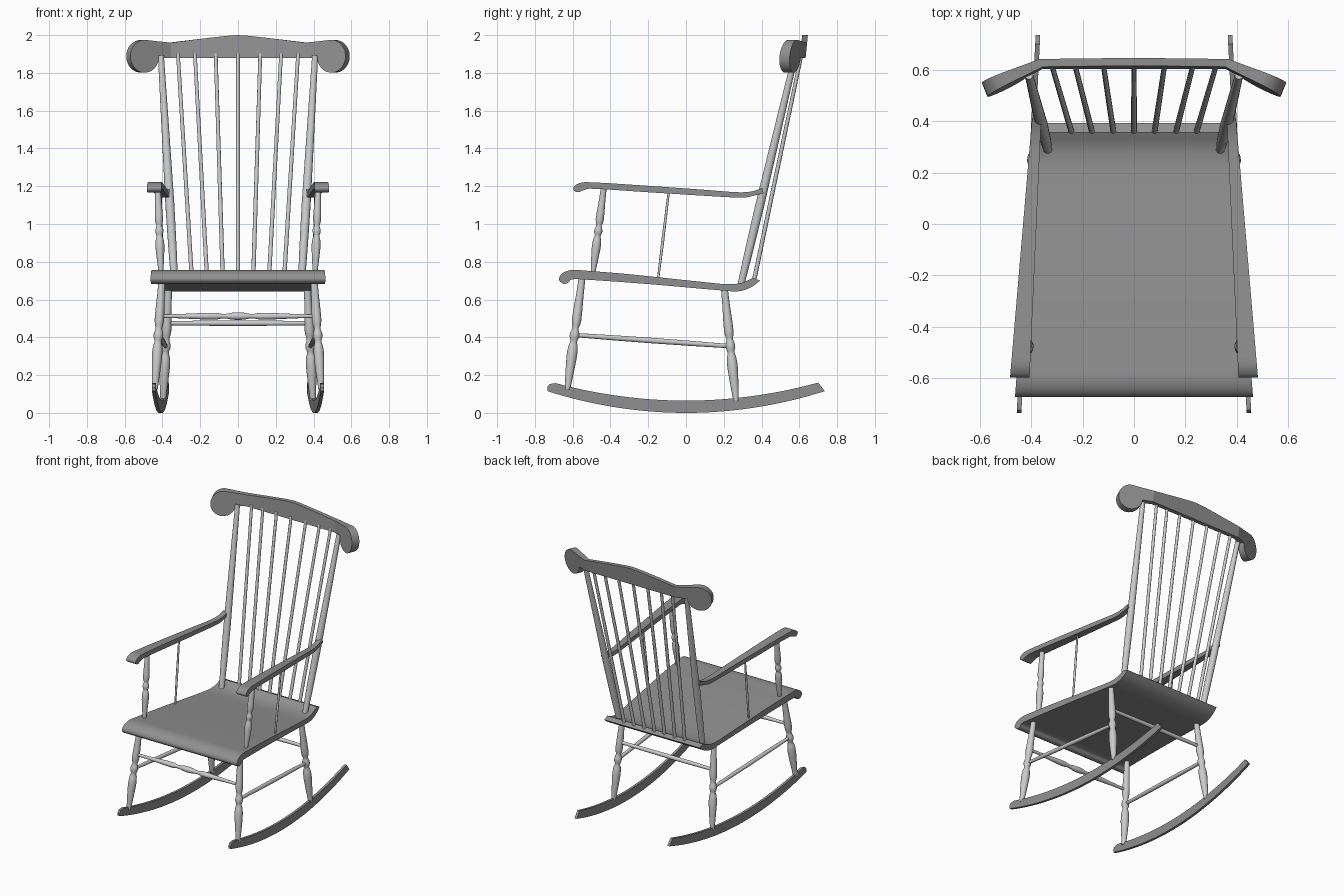
import bpy, bmesh
from math import sin, cos, pi, radians
from mathutils import Vector

if "Cube" in bpy.data.objects:
    bpy.data.objects.remove(bpy.data.objects["Cube"])

# Dark paint for the boards, lighter grey for the turned parts
DARK = bpy.data.materials.new("dark_boards")
DARK.diffuse_color = (0.28, 0.28, 0.28, 1)
DARK.use_nodes = True
DARK.node_tree.nodes["Principled BSDF"].inputs["Base Color"].default_value = DARK.diffuse_color


def smooth(ob, angle):
    bpy.ops.object.select_all(action='DESELECT')
    ob.select_set(True)
    bpy.context.view_layer.objects.active = ob
    bpy.ops.object.shade_smooth_by_angle(angle=radians(angle))


def finish(name, verts, faces, angle=35):
    me = bpy.data.meshes.new(name)
    me.from_pydata(verts, [], faces)
    bm = bmesh.new()
    bm.from_mesh(me)
    bmesh.ops.recalc_face_normals(bm, faces=bm.faces)
    bm.to_mesh(me)
    bm.free()
    ob = bpy.data.objects.new(name, me)
    bpy.context.collection.objects.link(ob)
    smooth(ob, angle)
    return ob


def turned(name, p, q, profile, scale=1.0, n=16):
    """Lathe a (position, radius) profile along the line p-q."""
    p, q = Vector(p), Vector(q)
    rot = (q - p).to_track_quat('Z', 'Y')
    verts, faces = [], []
    for t, r in profile:
        for k in range(n):
            a = 2 * pi * k / n
            verts.append(p.lerp(q, t) + rot @ Vector((cos(a), sin(a), 0)) * r * scale)
    for i in range(len(profile) - 1):
        for k in range(n):
            a, b = i * n + k, i * n + (k + 1) % n
            faces.append((a, b, b + n, a + n))
    last = (len(profile) - 1) * n
    faces += [tuple(range(n)), tuple(range(last, last + n))]
    return finish(name, verts, faces, 50)


def spline(pts, steps=4):
    """Smooth open curve through the points."""
    out = []
    for i in range(len(pts) - 1):
        b, c = Vector(pts[i]), Vector(pts[i + 1])
        a, d = Vector(pts[max(i - 1, 0)]), Vector(pts[min(i + 2, len(pts) - 1)])
        L = (c - b).length
        m0 = (c - a).normalized() * L
        m1 = (d - b).normalized() * L
        for s in range(steps):
            t = s / steps
            out.append(b * (2*t**3 - 3*t*t + 1) + m0 * (t**3 - 2*t*t + t)
                       + c * (3*t*t - 2*t**3) + m1 * (t**3 - t*t))
    return out + [Vector(pts[-1])]


def prism(name, outline, lo, hi):
    """Extrude a (y, z) outline between the side lines x = lo(y) and x = hi(y)."""
    n = len(outline)
    verts = [(lo(y), y, z) for y, z in outline] + [(hi(y), y, z) for y, z in outline]
    faces = [tuple(range(n)), tuple(range(n, 2 * n))]
    faces += [(i, (i + 1) % n, (i + 1) % n + n, i + n) for i in range(n)]
    ob = finish(name, verts, faces)
    ob.data.materials.append(DARK)
    return ob


# Seat: long profile with a front roll and an upturned back edge
seat = spline([(0.355, 0.715), (0.30, 0.69), (0.23, 0.681), (0.1, 0.692), (-0.3, 0.734),
               (-0.53, 0.753), (-0.60, 0.757), (-0.65, 0.742), (-0.673, 0.71), (-0.655, 0.686),
               (-0.628, 0.686), (-0.607, 0.706), (-0.54, 0.706), (-0.2, 0.682), (0.18, 0.649),
               (0.28, 0.644), (0.345, 0.665), (0.392, 0.70)])
half = lambda y: 0.412 - 0.075 * y
prism("seat", seat, lambda y: -half(y), half)

# Outlines shared by left and right
arm = spline([(0.405, 1.19), (0.35, 1.173), (0.28, 1.168), (0.1, 1.181), (-0.3, 1.209),
              (-0.51, 1.221), (-0.555, 1.219), (-0.588, 1.203), (-0.596, 1.182), (-0.575, 1.168),
              (-0.545, 1.178), (-0.51, 1.187), (-0.2, 1.168), (0.24, 1.141), (0.31, 1.140),
              (0.36, 1.15), (0.41, 1.163)])
ys = [-0.69 + 1.39 * i / 28 for i in range(29)]
rocker = [(y, 0.065 + 0.194 * y * y) for y in ys] + [(0.735, 0.115)]
rocker += [(y, 0.213 * y * y) for y in reversed(ys)]
rocker += [(-0.733, 0.115), (-0.735, 0.135), (-0.722, 0.153)]

# Turned profiles (position, radius)
LEG = [(0, .017), (.15, .019), (.3, .023), (.38, .024), (.42, .021), (.45, .016), (.47, .018),
       (.5, .024), (.53, .024), (.56, .018), (.58, .017), (.61, .023), (.66, .026), (.72, .026),
       (.85, .021), (1, .014)]
ROD = [(0, .011), (.25, .0135), (.5, .0145), (.75, .0135), (1, .011)]
STILE = [(0, .018), (.15, .022), (.35, .024), (.7, .02), (1, .016)]
SPINDLE = [(0, .0115), (1, .01)]
HALF = [(0, .01), (.12, .011), (.3, .018), (.36, .018), (.4, .012), (.43, .013), (.46, .018), (.5, .02)]
TURNED_BAR = HALF + [(1 - t, r) for t, r in reversed(HALF[:-1])]

for s, side in ((-1, "left"), (1, "right")):
    # Rockers, legs and side stretchers
    prism(side + "_rocker", rocker, lambda y: s * (0.41 - 0.05 * y - 0.009),
          lambda y: s * (0.41 - 0.05 * y + 0.009))
    turned(side + "_front_leg", (s * .402, -.55, .715), (s * .44, -.628, .125), LEG, 1.05)
    turned(side + "_back_leg", (s * .367, .203, .66), (s * .397, .265, .065), LEG, 1.05)
    turned(side + "_side_stretcher", (s * .42, -.585, .412), (s * .383, .235, .353), ROD)
    # Armrest with its post and thin spindle
    prism(side + "_armrest", arm, lambda y: s * (0.379 - 0.045 * y),
          lambda y: s * (0.431 - 0.085 * y))
    turned(side + "_arm_post", (s * .425, -.435, 1.195), (s * .408, -.492, .745), LEG, 0.9)
    turned(side + "_arm_spindle", (s * .41, -.09, 1.18), (s * .402, -.147, .715),
           [(0, .006), (.6, .008), (1, .006)], n=10)
    # Back stile
    turned(side + "_back_stile", (s * .335, .29, .675), (s * .408, .578, 1.89), STILE)

# Cross stretchers
turned("front_stretcher", (-.413, -.578, .512), (.413, -.578, .512), TURNED_BAR)
turned("back_stretcher", (-.376, .222, .475), (.376, .222, .475), ROD)

# Fanned back spindles
for lo, hi in [(0, 0), (.08, .118), (.163, .228), (.243, .318)]:
    for s in ((-1, 1) if lo else (1,)):
        turned("back_spindle", (s * lo, .358, .69), (s * hi, .612, 1.9), SPINDLE, n=12)

# Crest rail: scrolled outline, extruded, with both wings folded forward
right = [(.06, 1.996), (.2, 1.98), (.36, 1.96), (.44, 1.967)]
for k in range(25):
    a = radians(100 - k * 275 / 24)
    right.append((.521 + .087 * cos(a), 1.888 + .087 * sin(a)))
right += [(.432, 1.88), (.36, 1.88)]
outline = [(0, 2.0)] + right + [(-u, z) for u, z in reversed(right)]
crest = prism("crest_rail", outline, lambda u: -1, lambda u: 1)
bm = bmesh.new()
bm.from_mesh(crest.data)
for cut in (-.36, .36):
    bmesh.ops.bisect_plane(bm, geom=bm.verts[:] + bm.edges[:] + bm.faces[:],
                           plane_co=(0, cut, 0), plane_no=(0, 1, 0))
for v in bm.verts:
    front_back, u, z = v.co
    d = max(0, abs(u) - .36)
    t = front_back * (.016 + .05 * d)
    x = min(abs(u), .36) + .89 * d + (.39 * t if d > 0 else 0)
    y = .624 - .39 * d + .95 * t + .1 * (z - 1.94)
    v.co = (x if u > 0 else -x, y, z)
bmesh.ops.recalc_face_normals(bm, faces=bm.faces)
for e in bm.edges:
    e.smooth = True
bm.to_mesh(crest.data)
bm.free()
smooth(crest, 18)
